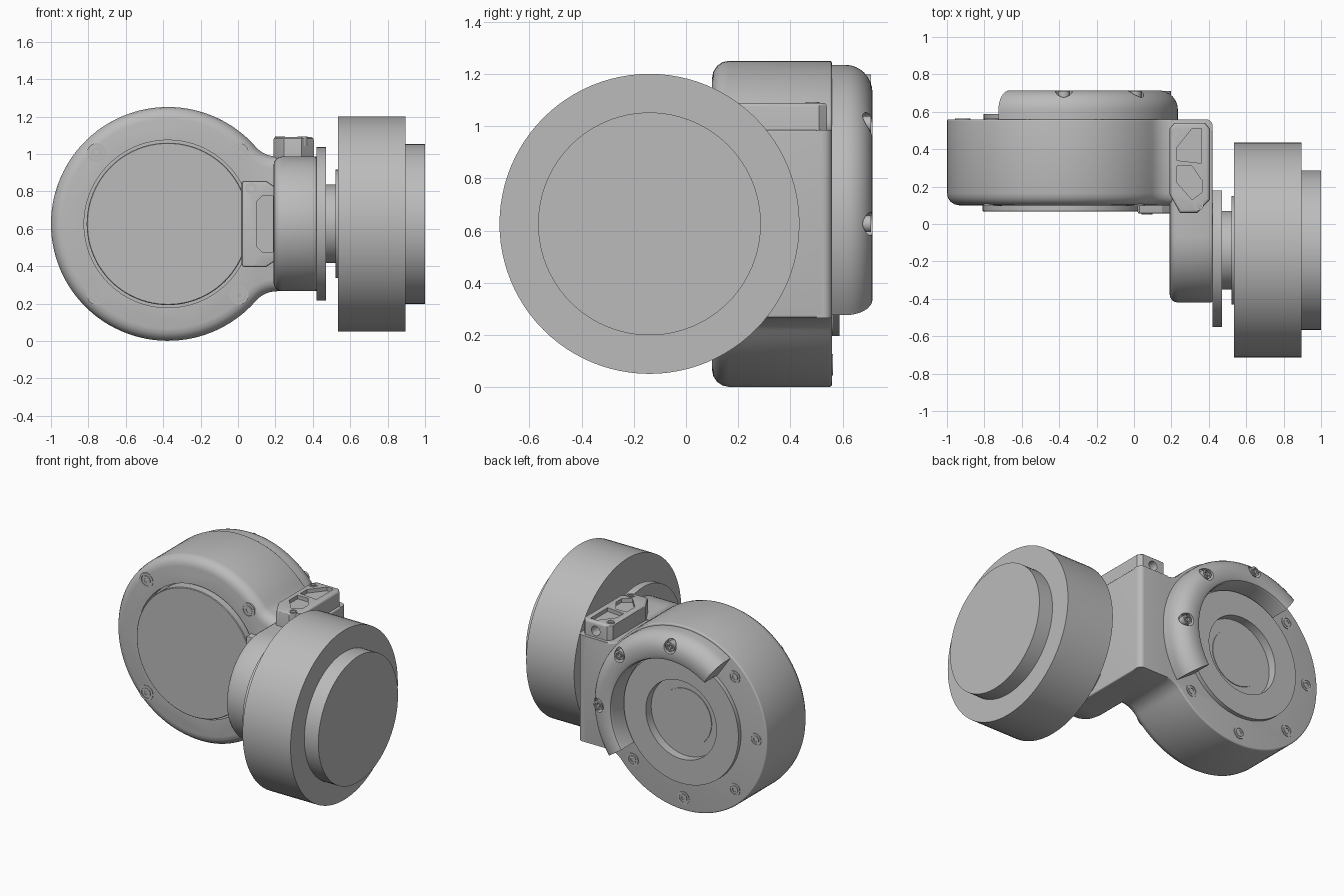
import bpy, bmesh
from math import sin, cos, pi, radians, sqrt, atan2

if "Cube" in bpy.data.objects:
    bpy.data.objects.remove(bpy.data.objects["Cube"], do_unlink=True)

GREY = (0.5, 0.5, 0.5, 1)
metal = bpy.data.materials.new("plain grey")
metal.use_nodes = True
metal.diffuse_color = GREY
metal.node_tree.nodes["Principled BSDF"].inputs["Base Color"].default_value = GREY

CZ = 0.626                 # height of both rotation axes
DX, DR = -0.375, 0.625     # drum centre and radius
WY = -0.14                 # wheel centre in y


def place(axis, u, v, t):
    return {"x": (t, u, v), "y": (u, t, v), "z": (u, v, t)}[axis]


def finish(name, bm):
    bmesh.ops.recalc_face_normals(bm, faces=bm.faces)
    mesh = bpy.data.meshes.new(name)
    bm.to_mesh(mesh)
    bm.free()
    mesh.materials.append(metal)
    ob = bpy.data.objects.new(name, mesh)
    bpy.context.collection.objects.link(ob)
    return ob


def smooth(ob, angle=30):
    bpy.ops.object.select_all(action="DESELECT")
    ob.select_set(True)
    bpy.context.view_layer.objects.active = ob
    bpy.ops.object.shade_smooth_by_angle(angle=radians(angle))
    return ob


def cut(ob, cutter):
    """Subtract the cutter and throw it away."""
    cutter.hide_render = True
    bpy.context.view_layer.objects.active = ob
    mod = ob.modifiers.new("cut", "BOOLEAN")
    mod.operation, mod.solver, mod.object = "DIFFERENCE", "EXACT", cutter
    bpy.ops.object.modifier_apply(modifier=mod.name)
    bpy.data.objects.remove(cutter, do_unlink=True)


def prism(name, pts, axis, a, b, bevel_a=0, bevel_b=0, segs=4):
    """Extrude an outline along an axis, rounding the rim of either end."""
    bm = bmesh.new()
    va = [bm.verts.new(place(axis, u, v, a)) for u, v in pts]
    vb = [bm.verts.new(place(axis, u, v, b)) for u, v in pts]
    n = len(pts)
    caps = [(bm.faces.new(va), bevel_a), (bm.faces.new(vb), bevel_b)]
    for i in range(n):
        j = (i + 1) % n
        bm.faces.new((va[i], va[j], vb[j], vb[i]))
    bmesh.ops.recalc_face_normals(bm, faces=bm.faces)
    rims = [(list(f.edges), w) for f, w in caps if w]
    for edges, w in rims:
        bmesh.ops.bevel(bm, geom=edges, offset=w, segments=segs,
                        profile=0.5, affect="EDGES", clamp_overlap=False)
    return finish(name, bm)


def lathe(name, profile, axis, cu, cv, n=96, start=0, sweep=360):
    """Revolve (radius, position) points; a partial sweep closes the profile."""
    full = sweep == 360
    bm = bmesh.new()
    angles = [radians(start + sweep * i / n) for i in range(n if full else n + 1)]
    cols = [[bm.verts.new(place(axis, cu + r * cos(a), cv + r * sin(a), t))
             for r, t in profile] for a in angles]
    m = len(profile)
    for i in range(n):
        p, q = cols[i], cols[(i + 1) % len(cols)]
        for k in range(m - 1 if full else m):
            l = (k + 1) % m
            bm.faces.new((p[k], q[k], q[l], p[l]))
    if full:
        bm.faces.new([c[0] for c in cols])
        bm.faces.new([c[-1] for c in cols])
    else:
        bm.faces.new(cols[0])
        bm.faces.new(cols[-1])
    return finish(name, bm)


def cyl(name, r, axis, cu, cv, a, b, n=96):
    return lathe(name, [(r, a), (r, b)], axis, cu, cv, n)


def bolt(name, axis, u, v, top, out, r, depth=0.05):
    """Screw head with a socket; out is the sign of the facing direction."""
    prof = [(0.014, top - out * 0.015), (0.014, top), (r * 0.6, top),
            (r * 0.6, top - out * 0.006), (r * 0.72, top - out * 0.006),
            (r * 0.72, top), (r, top), (r, top - out * depth)]
    smooth(lathe(name, prof, axis, u, v, 24))


def arc(cu, cv, r, a0, a1, n):
    return [(cu + r * cos(a0 + (a1 - a0) * i / n), cv + r * sin(a0 + (a1 - a0) * i / n))
            for i in range(n + 1)]


# Main drum housing flowing through fillets into the neck
HALF, FIL = 0.36, 0.15
fx = sqrt((DR + FIL) ** 2 - (HALF + FIL) ** 2)
ta = atan2(HALF + FIL, fx)
upper = arc(DX + fx, CZ + HALF + FIL, FIL, -pi / 2, ta - pi, 10)
lower = [(x, 2 * CZ - z) for x, z in reversed(upper)]
outline = ([(0.38, CZ + HALF)] + upper
           + arc(DX, CZ, DR, ta, 2 * pi - ta, 84)[1:-1]
           + lower + [(0.38, CZ - HALF)])
drum = prism("drum_housing", outline, "y", 0.1, 0.56, 0.065, 0.01)
cut(drum, cyl("front_opening", 0.448, "y", DX, CZ, 0, 0.16))
cut(drum, cyl("back_opening", 0.265, "y", DX, CZ, 0.53, 0.7))
smooth(drum)

# Front cover disc, flattened beside the connector plate
disc = lathe("front_cover", [(0.434, 0.17), (0.434, 0.07), (0.43, 0.066)], "y", DX, CZ)
cut(disc, prism("flat", [(0.02, 0), (0.3, 0), (0.3, 1.3), (0.02, 1.3)], "y", 0, 0.15))
smooth(disc)

# Raised ring and inner disc on the back
ring = cyl("back_ring", 0.43, "y", DX, CZ, 0.54, 0.588)
cut(ring, cyl("ring_hole", 0.265, "y", DX, CZ, 0.5, 0.7))
smooth(ring)
smooth(cyl("back_hub", 0.19, "y", DX, CZ, 0.52, 0.535))

# Crescent guard on the back
guard_profile = ([(0.44, 0.55), (0.61, 0.55)] + arc(0.505, 0.61, 0.105, 0, pi / 2, 8)
                 + [(0.465, 0.715), (0.447, 0.707), (0.44, 0.69)])
guard = lathe("crescent_guard", guard_profile, "y", DX, CZ, 48, -35, 160)
BR = 0.54
ring_spots = [(DX + BR * cos(k * pi / 4), CZ + BR * sin(k * pi / 4)) for k in range(8)]
for x, z in ring_spots[:3]:
    cut(guard, cyl("counterbore", 0.045, "y", x, z, 0.665, 0.8, 24))
smooth(guard)

# Bolts around the back, and four on the front
for k, (x, z) in enumerate(ring_spots):
    if k < 3:
        bolt("guard_bolt", "y", x, z, 0.71, 1, 0.032, 0.06)
    else:
        bolt("back_bolt", "y", x, z, 0.564, 1, 0.042)
    if k % 2:
        bolt("front_bolt", "y", x, z, 0.097, -1, 0.05)

# Connector plate beside the front cover
h = 0.23
plate = prism("connector_plate",
              [(0.02, CZ - h + 0.01), (0.03, CZ - h), (0.15, CZ - h), (0.21, CZ - h + 0.04),
               (0.21, CZ + h - 0.04), (0.15, CZ + h), (0.03, CZ + h), (0.02, CZ + h - 0.01)],
              "y", 0.055, 0.16, 0.01, 0, 2)
cut(plate, prism("pocket", [(0.1, CZ - 0.12), (0.13, CZ - 0.15), (0.187, CZ - 0.15),
                            (0.187, CZ + 0.15), (0.13, CZ + 0.15), (0.1, CZ + 0.12)],
                 "y", 0, 0.085))
smooth(plate)
for s in (-1, 1):
    bolt("plate_bolt", "y", 0.07, CZ + s * 0.19, 0.05, -1, 0.03)

# Round-ended arm carrying the wheel axle
arm_pts = [(0.53, CZ + HALF)] + arc(-0.06, CZ, HALF, pi / 2, 3 * pi / 2, 40) + [(0.53, CZ - HALF)]
smooth(prism("arm", arm_pts, "x", 0.19, 0.42, 0.045, 0.01))
corner = [(0.2, 0.5), (0.42, 0.5)] + arc(0.385, 0.525, 0.035, 0, pi / 2, 6) + [(0.2, 0.56)]
smooth(prism("arm_corner", corner, "z", CZ - HALF, CZ + HALF))

# Terminal box on top of the arm
box = prism("terminal_box",
            [(0.19, 0.16), (0.245, 0.06), (0.34, 0.06), (0.405, 0.13), (0.405, 0.51),
             (0.38, 0.54), (0.215, 0.54), (0.19, 0.51)], "z", 0.95, 1.09, 0, 0.015, 3)
pockets = [[(0.23, 0.34), (0.36, 0.325), (0.36, 0.51), (0.31, 0.51), (0.23, 0.41)],
           [(0.23, 0.31), (0.31, 0.31), (0.365, 0.23), (0.365, 0.17), (0.31, 0.13), (0.23, 0.22)]]
for pts in pockets:
    cut(box, prism("box_pocket", pts, "z", 1.065, 1.2))
cut(box, cyl("cable_hole", 0.032, "y", 0.3, 1.03, 0.46, 0.7, 24))
smooth(box)
bolt("box_bolt", "z", 0.225, 0.485, 1.093, 1, 0.027)
bolt("box_bolt", "z", 0.345, 0.1, 1.093, 1, 0.027)

# Axle flange, trimmed at the rear, then shaft, collar and wheel
flange = cyl("axle_flange", 0.41, "x", WY, CZ, 0.42, 0.47)
cut(flange, prism("trim", [(0.18, 0), (0.6, 0), (0.6, 1.3), (0.18, 1.3)], "x", 0.3, 0.6))
smooth(flange)
for name, r, a, b in [("axle_shaft", 0.21, 0.41, 0.53), ("axle_collar", 0.29, 0.522, 0.54),
                      ("wheel", 0.575, 0.535, 0.895), ("wheel_cap", 0.427, 0.88, 1.0)]:
    smooth(cyl(name, r, "x", WY, CZ, a, b))
